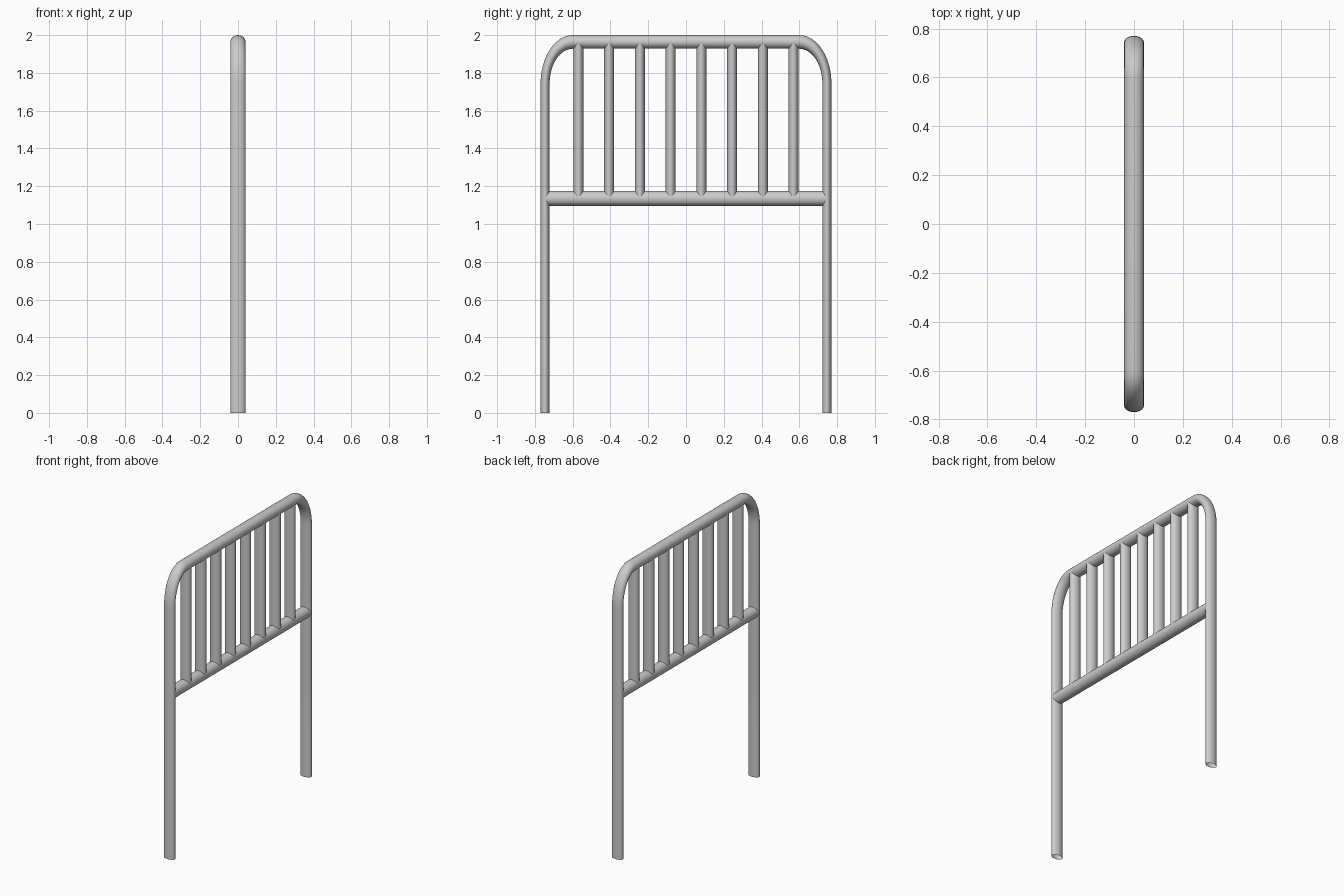
import bpy, math

if "Cube" in bpy.data.objects:
    bpy.data.objects.remove(bpy.data.objects["Cube"])

SIDES = 24


def finish(obj, name):
    obj.name = name
    bpy.ops.object.select_all(action='DESELECT')
    obj.select_set(True)
    bpy.context.view_layer.objects.active = obj
    bpy.ops.object.transform_apply(location=False, rotation=True, scale=True)
    bpy.ops.object.shade_smooth_by_angle(angle=math.radians(35))


def bar(name, loc, size, rot=(0, 0, 0)):
    # open-ended bar with an oval section; its ends sit inside other tubes
    bpy.ops.mesh.primitive_cylinder_add(vertices=SIDES, radius=1, depth=1,
                                        end_fill_type='NOTHING',
                                        location=loc, rotation=rot)
    obj = bpy.context.object
    obj.scale = size
    finish(obj, name)


# Hoop frame: a round tube with circular bends, squashed in y and z
SY, SZ, R, BEND = 0.6, 0.9, 0.04, 0.245
half, top = 0.77 / SY - R, 2.0 / SZ - R
right = [(half, 0.0)]
for i in range(13):
    a = math.radians(90 * i / 12)
    right.append((half - BEND + BEND * math.cos(a), top - BEND + BEND * math.sin(a)))
path = right + [(-y, z) for y, z in reversed(right)]

curve = bpy.data.curves.new("hoop_path", 'CURVE')
curve.dimensions = '3D'
curve.bevel_depth = R
curve.bevel_resolution = 10
curve.use_fill_caps = False
spline = curve.splines.new('POLY')
spline.points.add(len(path) - 1)
for p, (y, z) in zip(spline.points, path):
    p.co = (0, y, z, 1)
hoop = bpy.data.objects.new("hoop_frame", curve)
bpy.context.collection.objects.link(hoop)
hoop.scale = (1, SY, SZ)
bpy.ops.object.select_all(action='DESELECT')
hoop.select_set(True)
bpy.context.view_layer.objects.active = hoop
bpy.ops.object.convert(target='MESH')
finish(bpy.context.object, "hoop_frame")

# Lower cross rail
bar("lower_rail", (0, 0, 1.135), (0.04, 0.04, 1.48), (math.radians(90), 0, 0))

# Vertical bars between the rails
for i in range(8):
    bar(f"upright_bar_{i + 1}", (0, (i - 3.5) * 0.1627, 1.55), (0.039, 0.0265, 0.83))
